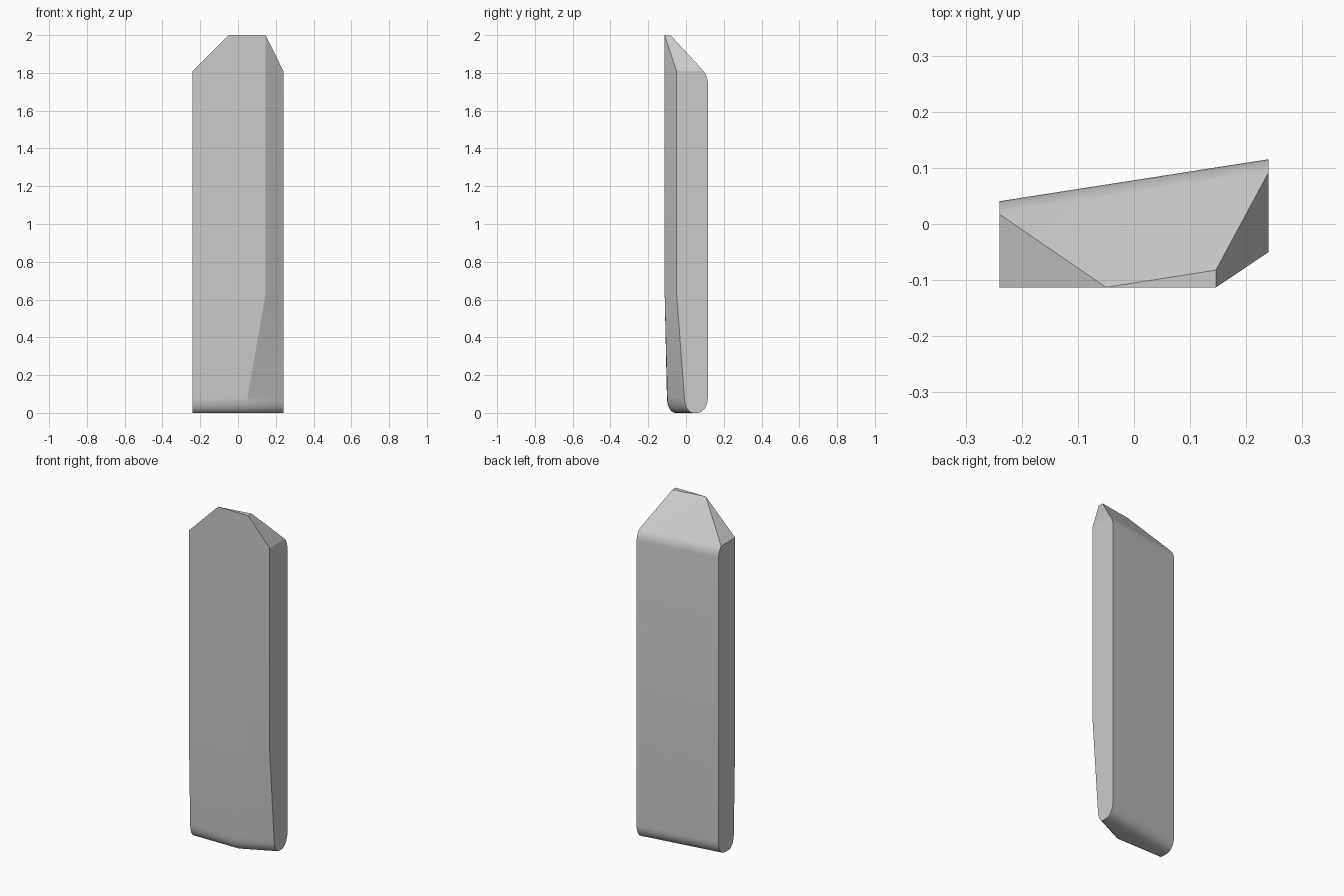
import bpy, bmesh, math
from mathutils import Vector

cube = bpy.data.objects.get("Cube")
if cube:
    bpy.data.objects.remove(cube, do_unlink=True)

grey = bpy.data.materials.new("stone grey")
grey.use_nodes = True
colour = (0.6, 0.6, 0.6, 1)
grey.diffuse_color = colour
grey.node_tree.nodes["Principled BSDF"].inputs["Base Color"].default_value = colour

HALF = 0.24
TILT = 0.156      # slant of the back wall across the width
BACK = 0.078      # back wall position at the centre


def back_y(x):
    return BACK + TILT * x


def ring(bm, front, z, pull_front=0.0, pull_back=0.0):
    """One five-sided section: three front corners, two back corners."""
    pts = [(x, y + pull_front) for x, y in front]
    pts += [(x, back_y(x) - pull_back) for x in (HALF, -HALF)]
    return [bm.verts.new((x, y, z)) for x, y in pts]


upper = [(-HALF, -0.113), (0.146, -0.113), (HALF, -0.05)]
lower = [(-HALF, -0.101), (0.05, -0.099), (HALF, -0.008)]

# Slab lofted from its rounded foot to the top
bm = bmesh.new()
rings = []
STEPS = 7
for i in range(STEPS + 1):
    a = math.pi / 2 * i / STEPS
    rings.append(ring(bm, lower, 0.08 * (1 - math.sin(a)),
                      0.045 * (1 - math.cos(a)), 0.055 * (1 - math.cos(a))))
rings.reverse()
rings = rings[::-1]          # from the foot's shoulder down to the ground
rings = [ring(bm, upper, 2.0), ring(bm, upper, 0.63)] + rings
for a, b in zip(rings, rings[1:]):
    for k in range(5):
        n = (k + 1) % 5
        bm.faces.new((a[k], a[n], b[n], b[k]))
bm.faces.new(rings[0])
bm.faces.new(rings[-1])
bmesh.ops.recalc_face_normals(bm, faces=bm.faces)


def slice_off(point, normal):
    """Cut away everything on the normal side and cap the opening."""
    geom = bm.verts[:] + bm.edges[:] + bm.faces[:]
    res = bmesh.ops.bisect_plane(bm, geom=geom, dist=1e-5, plane_co=point,
                                 plane_no=normal, clear_outer=True)
    edges = [e for e in res["geom_cut"] if isinstance(e, bmesh.types.BMEdge) and e.is_boundary]
    if edges:
        bmesh.ops.holes_fill(bm, edges=edges, sides=0)


# Sloping back of the tip, with a rounded shoulder into the back wall
slope = math.atan2(0.16, 0.19)
radius = 0.10
centre_c = BACK - radius
# arc centre height so that the slope meets the top just behind the front
centre_z = 2.0 - (radius - math.sin(math.pi / 2 - slope) * (-0.105 - centre_c)) / math.sin(slope)
for i in range(6, 0, -1):
    t = slope * i / 6
    n = Vector((-TILT * math.cos(t), math.cos(t), math.sin(t)))
    c = centre_c + radius * math.cos(t)
    slice_off(Vector((0, c, centre_z + radius * math.sin(t))), n)

# Chamfered corners of the tip
slice_off(Vector((-0.05, 0, 2.0)), Vector((-0.19, 0, 0.19)))
slice_off(Vector((0.146, 0, 2.0)), Vector((0.19, 0, 0.094)))

bmesh.ops.triangulate(bm, faces=[f for f in bm.faces if len(f.verts) == 4])
bmesh.ops.recalc_face_normals(bm, faces=bm.faces)
mesh = bpy.data.meshes.new("stone_slab")
bm.to_mesh(mesh)
bm.free()
mesh.materials.append(grey)
slab = bpy.data.objects.new("stone_slab", mesh)
bpy.context.collection.objects.link(slab)
bpy.context.view_layer.objects.active = slab
slab.select_set(True)
bpy.ops.object.shade_smooth_by_angle(angle=math.radians(25))
